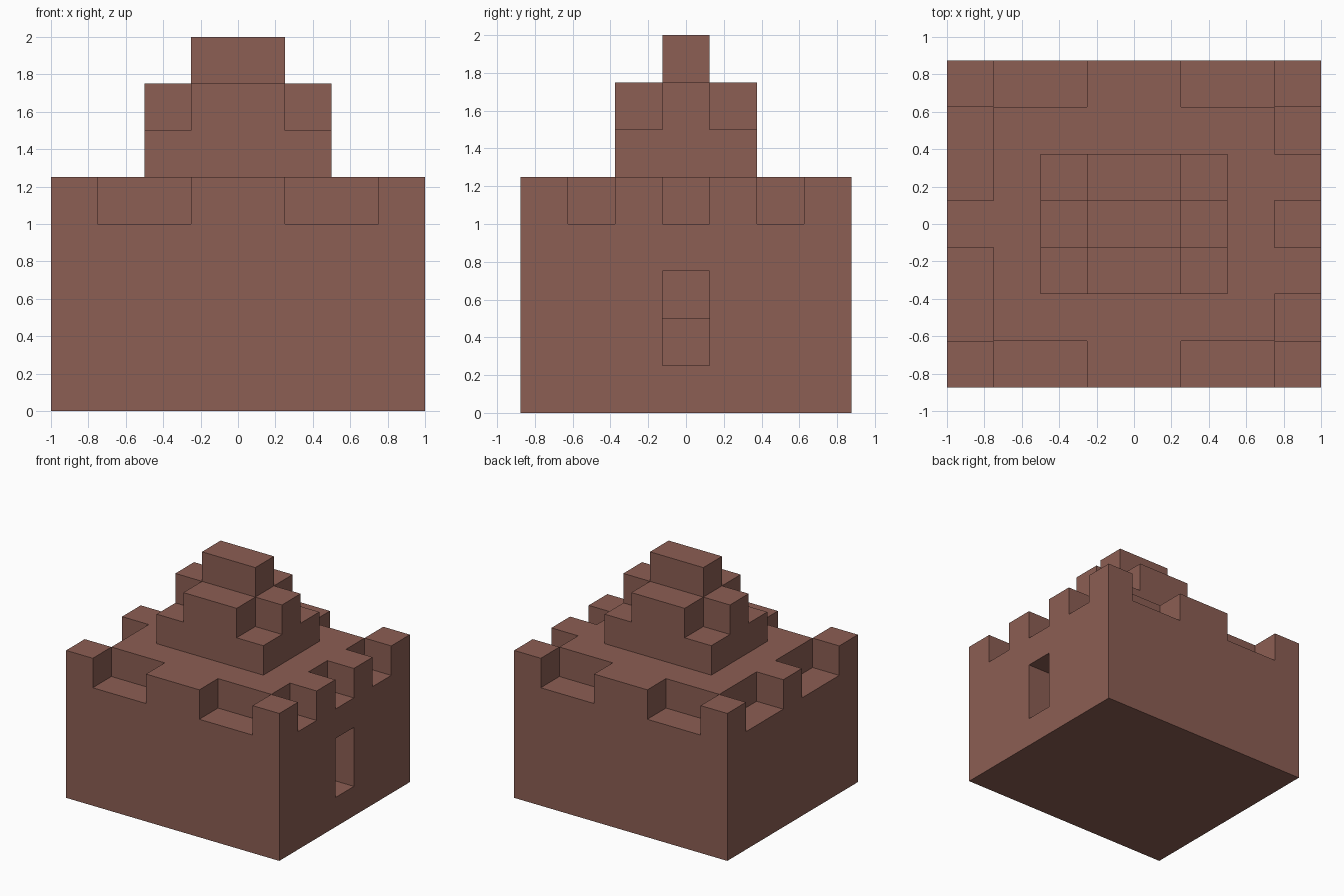
import bpy
import bmesh
from itertools import product
from mathutils import Vector

CELL = 0.25
ORIGIN = Vector((-1.0, -0.875, 0.0))

cube = bpy.data.objects.get("Cube")
if cube:
    bpy.data.objects.remove(cube, do_unlink=True)

color = (0.262, 0.112, 0.087, 1.0)
brick = bpy.data.materials.new("brown_brick")
brick.use_nodes = True
brick.diffuse_color = color
brick.node_tree.nodes["Principled BSDF"].inputs["Base Color"].default_value = color


def box(x, y, z):
    """Cells in the half-open ranges x, y and z."""
    return set(product(range(*x), range(*y), range(*z)))


def build(name, cells):
    """Make a mesh from the exposed sides of a set of grid cells."""
    bm = bmesh.new()
    for cell in cells:
        for axis, side in product(range(3), (-1, 1)):
            neighbour = list(cell)
            neighbour[axis] += side
            if tuple(neighbour) in cells:
                continue
            normal, u = Vector((0, 0, 0)), Vector((0, 0, 0))
            normal[axis] = side
            u[(axis + 1) % 3] = 1
            v = normal.cross(u)
            middle = Vector(cell) + Vector((0.5, 0.5, 0.5)) + normal / 2
            corners = (-u - v, u - v, u + v, v - u)
            bm.faces.new([bm.verts.new(ORIGIN + (middle + c / 2) * CELL) for c in corners])
    bmesh.ops.remove_doubles(bm, verts=bm.verts, dist=0.001)
    mesh = bpy.data.meshes.new(name)
    bm.to_mesh(mesh)
    bm.free()
    mesh.materials.append(brick)
    obj = bpy.data.objects.new(name, mesh)
    bpy.context.collection.objects.link(obj)
    return obj


# Main block with gaps cut into its rim
base = box((0, 8), (0, 7), (0, 5))
rim = (4, 5)
for x, y in product((1, 5), (0, 6)):        # front and back gaps
    base -= box((x, x + 2), (y, y + 1), rim)
for y in (1, 4):                            # wide gaps on the -x side
    base -= box((0, 1), (y, y + 2), rim)
for y in (1, 3, 5):                         # narrow gaps on the +x side
    base -= box((7, 8), (y, y + 1), rim)

# Window recess on the +x side, deeper in its upper half
base -= box((7, 8), (3, 4), (1, 2))
base -= box((6, 8), (3, 4), (2, 3))
build("castle_base", base)

# Stepped tower: slab, cross and cap
build("tower_slab", box((2, 6), (2, 5), (5, 6)))
build("tower_cross", box((2, 6), (3, 4), (6, 7)) | box((3, 5), (2, 5), (6, 7)))
build("tower_cap", box((3, 5), (3, 4), (7, 8)))
